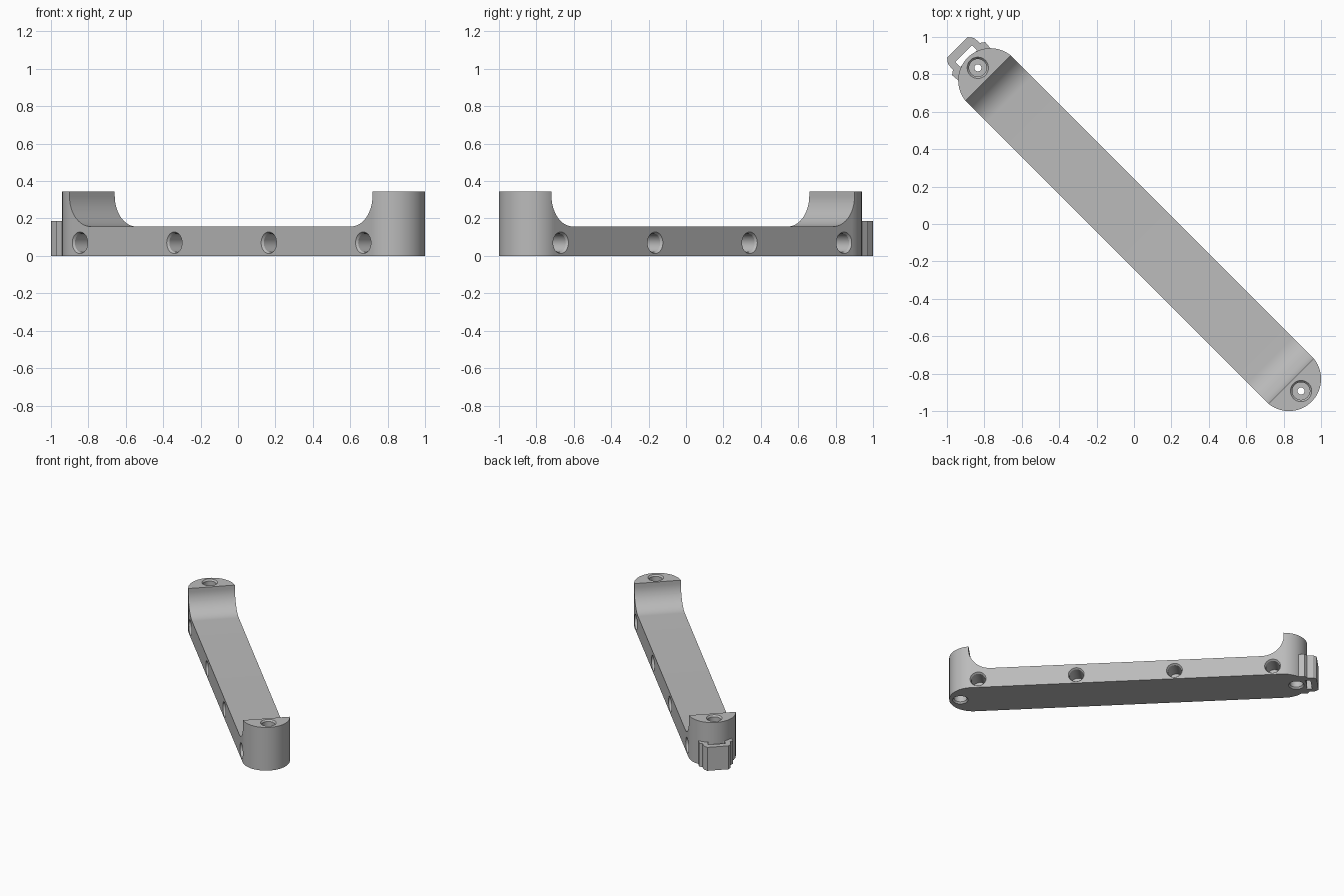
import bpy, bmesh
from math import pi, sin, cos, radians
from mathutils import Matrix, Vector

if "Cube" in bpy.data.objects:
    bpy.data.objects.remove(bpy.data.objects["Cube"])

grey = bpy.data.materials.new("Plain grey")
grey.use_nodes = True
COLOUR = (0.5, 0.5, 0.5, 1)
grey.diffuse_color = COLOUR
grey.node_tree.nodes["Principled BSDF"].inputs["Base Color"].default_value = COLOUR

# The bar is laid out along local x, then turned onto the diagonal
TURN = Matrix.Rotation(radians(-45), 4, 'Z')
RADIUS, HEIGHT, DECK = 0.172, 0.345, 0.157
BACK, FRONT = -1.086, 1.171          # centres of the rounded ends


def make_object(name, bm):
    bmesh.ops.recalc_face_normals(bm, faces=bm.faces)
    mesh = bpy.data.meshes.new(name)
    bm.to_mesh(mesh)
    bm.free()
    mesh.materials.append(grey)
    ob = bpy.data.objects.new(name, mesh)
    bpy.context.collection.objects.link(ob)
    return ob


def prism(name, points, direction):
    bm = bmesh.new()
    face = bm.faces.new([bm.verts.new(p) for p in points])
    out = bmesh.ops.extrude_face_region(bm, geom=[face])
    verts = [v for v in out["geom"] if isinstance(v, bmesh.types.BMVert)]
    bmesh.ops.translate(bm, verts=verts, vec=direction)
    return make_object(name, bm)


def lathe(name, profile, matrix, sides=40):
    bm = bmesh.new()
    verts = [bm.verts.new((r, 0, z)) for r, z in profile]
    edges = [bm.edges.new(pair) for pair in zip(verts, verts[1:])]
    bmesh.ops.spin(bm, geom=verts + edges, axis=(0, 0, 1), cent=(0, 0, 0),
                   angle=2 * pi, steps=sides, use_merge=True)
    bmesh.ops.remove_doubles(bm, verts=bm.verts, dist=1e-5)
    bm.transform(matrix)
    return make_object(name, bm)


def cut(target, cutter):
    mod = target.modifiers.new("cut", 'BOOLEAN')
    mod.operation, mod.solver, mod.object = 'DIFFERENCE', 'EXACT', cutter
    bpy.context.view_layer.objects.active = target
    bpy.ops.object.modifier_apply(modifier=mod.name)
    bpy.data.objects.remove(cutter)


def arc(cx, cy, r, start, end, steps):
    angles = [radians(start + (end - start) * i / steps) for i in range(steps + 1)]
    return [(cx + r * cos(a), cy + r * sin(a)) for a in angles]


# Round-ended bar
outline = arc(FRONT, 0, RADIUS, -90, 90, 40) + arc(BACK, 0, RADIUS, 90, 270, 40)
bar = prism("bar", [(x, y, 0) for x, y in outline], (0, 0, HEIGHT))

# Long recess with a fillet at each end
left, right, fillet = -1.103, 1.188, 0.162
profile = ([(left, 0.5)] + arc(left + fillet, DECK + fillet, fillet, 180, 270, 20)
           + arc(right - fillet, DECK + fillet, fillet, 270, 360, 20) + [(right, 0.5)])
cut(bar, prism("recess_cutter", [(x, -0.4, z) for x, z in profile], (0, 0.8, 0)))

# Stepped screw holes through both posts
wide, bore, small = 0.057, 0.047, 0.019
half = [(0, -0.02), (wide, -0.02), (wide, 0), (bore, 0.012), (bore, 0.12), (small, 0.12)]
screw = half + [(r, HEIGHT - z) for r, z in reversed(half)]
for x in (-1.181, 1.263):
    cut(bar, lathe("screw_cutter", screw, Matrix.Translation((x, 0, 0))))

# Chamfered blind holes along both sides
pocket = [(0, -0.02), (0.058, -0.02), (0.058, 0), (0.05, 0.012), (0.05, 0.14), (0, 0.14)]
for i in range(4):
    for side in (-1, 1):
        place = Matrix.Translation((-1.023 + i * 0.714, side * RADIUS, 0.07))
        cut(bar, lathe("pocket_cutter", pocket,
                       place @ Matrix.Rotation(side * pi / 2, 4, 'X')))

# Slotted strap tab on the back end
edge = [(-1.335, 0.078), (-1.309, 0.098), (-1.267, 0.102),
        (-1.251, 0.125), (-1.2, 0.121)]
tab_outline = edge + [(x, -y) for x, y in reversed(edge)]
tab = prism("strap_tab", [(x, y, 0) for x, y in tab_outline], (0, 0, 0.187))
slot = [(-1.289, -0.063), (-1.25, -0.063), (-1.25, 0.063), (-1.289, 0.063)]
cut(tab, prism("slot_cutter", [(x, y, -0.1) for x, y in slot], (0, 0, 0.5)))
# Keep the tab clear of the screw hole
clearance = [(0, -0.1), (0.1, -0.1), (0.1, 0.4), (0, 0.4)]
hollow = Matrix.Translation((BACK, 0, 0)) @ Matrix.Diagonal((1.69, 1.69, 1, 1))
cut(tab, lathe("clearance_cutter", clearance, hollow, 80))

# Shade and turn onto the diagonal
bpy.ops.object.select_all(action='DESELECT')
for ob in (bar, tab):
    ob.data.transform(TURN)
    ob.select_set(True)
bpy.context.view_layer.objects.active = bar
bpy.ops.object.shade_smooth_by_angle(angle=radians(30))
